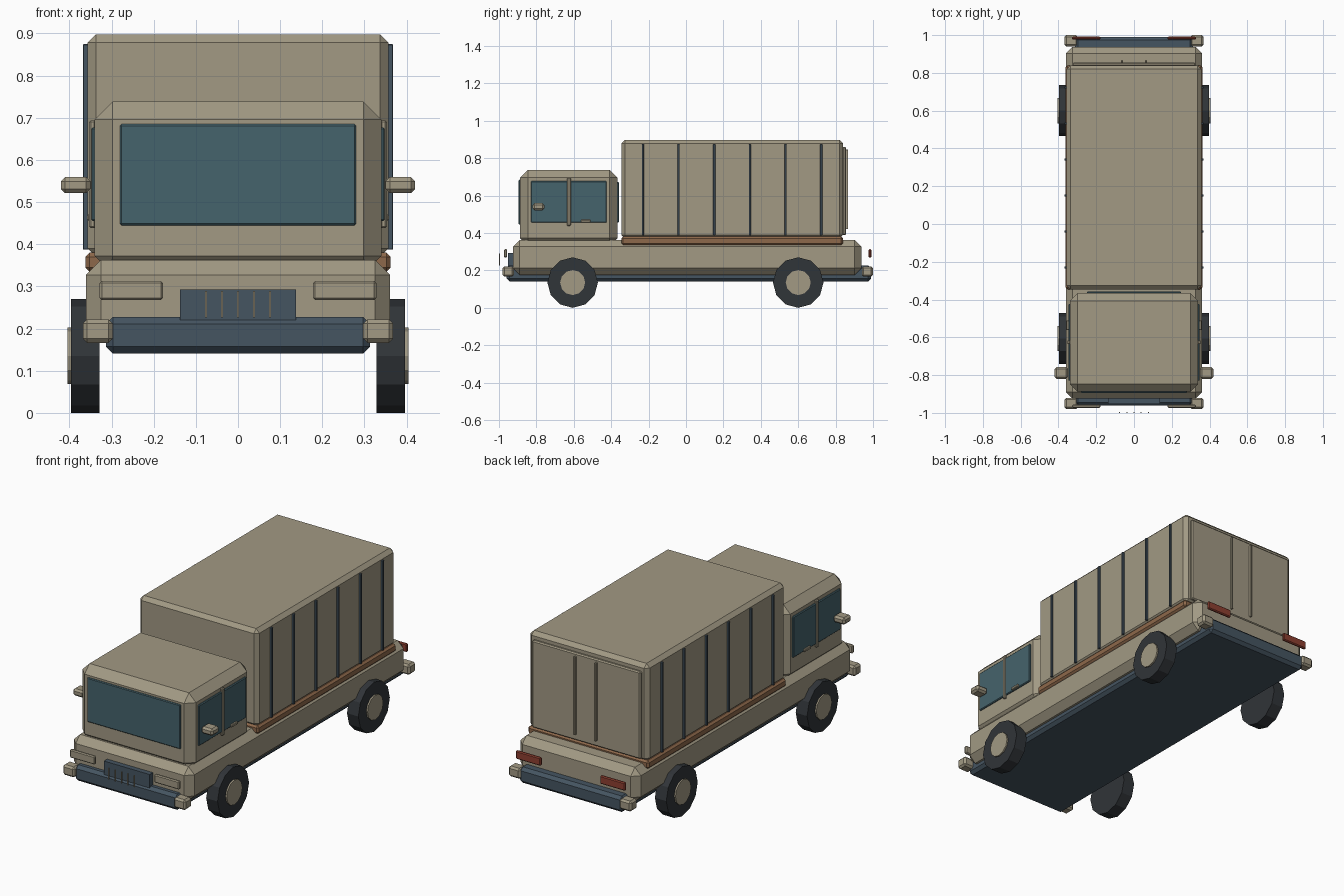
import bpy, bmesh, math

if "Cube" in bpy.data.objects:
    bpy.data.objects.remove(bpy.data.objects["Cube"])


def material(name, r, g, b):
    m = bpy.data.materials.new(name)
    m.diffuse_color = (r, g, b, 1)
    m.use_nodes = True
    m.node_tree.nodes["Principled BSDF"].inputs["Base Color"].default_value = m.diffuse_color
    return m


TAN = material("tan_paint", 0.36, 0.32, 0.23)
SLATE = material("slate_trim", 0.06, 0.09, 0.12)
DARK = material("dark_rubber", 0.03, 0.035, 0.04)
GLASS = material("window_glass", 0.06, 0.125, 0.15)
WOOD = material("wood_rail", 0.27, 0.14, 0.07)
RED = material("red_lamp", 0.27, 0.05, 0.03)


def finish(bm, name, mat):
    me = bpy.data.meshes.new(name)
    bm.to_mesh(me)
    bm.free()
    me.materials.append(mat)
    ob = bpy.data.objects.new(name, me)
    bpy.context.collection.objects.link(ob)
    return ob


def box(name, x, y, z, mat, bevel=0.0):
    """Chamfered box from (min, max) ranges on each axis."""
    bm = bmesh.new()
    bmesh.ops.create_cube(bm, size=1)
    for v in bm.verts:
        for i, r in enumerate((x, y, z)):
            v.co[i] = r[0] if v.co[i] < 0 else r[1]
    if bevel:
        bmesh.ops.bevel(bm, geom=bm.edges[:], offset=bevel, segments=1,
                        affect='EDGES', clamp_overlap=True)
    return finish(bm, name, mat)


def pair(name, x, y, z, mat, bevel=0.0):
    """The same box on the right and left sides."""
    box("right_" + name, x, y, z, mat, bevel)
    box("left_" + name, (-x[1], -x[0]), y, z, mat, bevel)


def disc(name, x0, x1, y, z, r, mat):
    """Twelve-sided cylinder along x with a corner at the top."""
    bm = bmesh.new()
    bmesh.ops.create_cone(bm, cap_ends=True, segments=12, radius1=r, radius2=r, depth=1)
    for v in bm.verts:
        a, b, c = v.co
        v.co = (x0 if c < 0 else x1, y + a, z + b)
    bmesh.ops.recalc_face_normals(bm, faces=bm.faces[:])
    finish(bm, name, mat)


# chassis, lower body and bumper ends
box("chassis_bumper", (-0.313, 0.313), (-0.96, 0.99), (0.141, 0.227), SLATE, 0.016)
box("lower_body", (-0.361, 0.361), (-0.925, 0.938), (0.176, 0.363), TAN, 0.036)
for end, y in (("front", (-0.98, -0.92)), ("rear", (0.94, 1.0))):
    pair(end + "_bumper_end", (0.297, 0.368), y, (0.166, 0.222), TAN, 0.01)

# cab with windows
box("cab", (-0.34, 0.34), (-0.888, -0.366), (0.33, 0.738), TAN, 0.042)
box("windshield", (-0.28, 0.28), (-0.895, -0.88), (0.445, 0.685), GLASS, 0.004)
box("rear_window", (-0.25, 0.25), (-0.375, -0.358), (0.455, 0.672), GLASS, 0.004)
pair("side_window", (0.333, 0.348), (-0.829, -0.424), (0.455, 0.677), GLASS, 0.004)
pair("window_pillar", (0.338, 0.353), (-0.636, -0.616), (0.438, 0.694), TAN, 0.004)
pair("door_handle", (0.338, 0.358), (-0.562, -0.51), (0.456, 0.471), TAN, 0.003)
pair("mirror", (0.35, 0.42), (-0.82, -0.757), (0.521, 0.559), TAN, 0.01)

# cargo box with rail, ribs and rear doors
box("wood_rail", (-0.362, 0.362), (-0.346, 0.84), (0.335, 0.38), WOOD, 0.01)
box("cargo_box", (-0.357, 0.357), (-0.346, 0.84), (0.37, 0.898), TAN, 0.02)
for i in range(6):
    y = -0.23 + 0.1905 * i
    pair(f"cargo_rib_{i + 1}", (0.353, 0.368), (y - 0.006, y + 0.006), (0.387, 0.875), SLATE, 0.002)
box("rear_door", (-0.325, 0.325), (0.835, 0.856), (0.388, 0.86), TAN, 0.006)
pair("rear_door_bar", (0.058, 0.068), (0.85, 0.867), (0.42, 0.845), TAN, 0.002)

# grille and lamps
box("grille", (-0.137, 0.137), (-0.953, -0.92), (0.22, 0.293), SLATE)
for i in range(5):
    x = (i - 2) * 0.038
    box(f"grille_bar_{i + 1}", (x - 0.0025, x + 0.0025), (-1.0, -0.994), (0.226, 0.289), TAN)
pair("headlight", (0.178, 0.328), (-0.974, -0.956), (0.268, 0.313), TAN, 0.005)
pair("tail_light", (0.178, 0.328), (0.976, 0.992), (0.268, 0.313), RED, 0.005)

# wheels and hubs
for end, y in (("front", -0.606), ("rear", 0.6)):
    for side, s in (("right", 1), ("left", -1)):
        disc(f"{end}_{side}_wheel", s * 0.328, s * 0.396, y, 0.135, 0.135, DARK)
        disc(f"{end}_{side}_hub", s * 0.38, s * 0.404, y, 0.135, 0.067, TAN)
